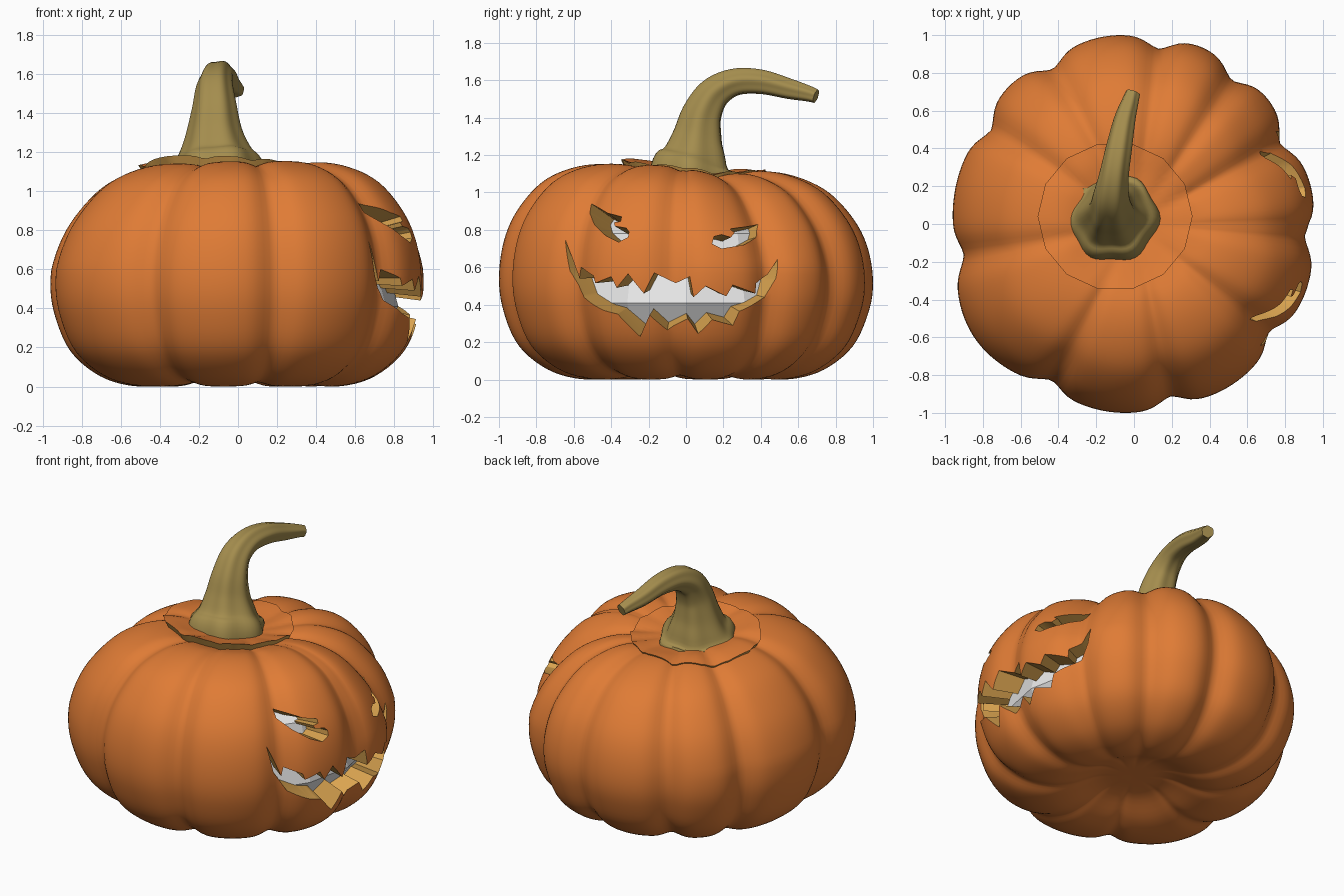
import bpy, bmesh, math
from mathutils import Vector
from mathutils.bvhtree import BVHTree

if "Cube" in bpy.data.objects:
    bpy.data.objects.remove(bpy.data.objects["Cube"])


def material(name, rgb):
    m = bpy.data.materials.new(name)
    m.diffuse_color = (*rgb, 1)
    m.use_nodes = True
    m.node_tree.nodes["Principled BSDF"].inputs["Base Color"].default_value = m.diffuse_color
    return m


ORANGE = material("orange skin", (0.74, 0.20, 0.036))
FLESH = material("cut flesh", (0.70, 0.37, 0.08))
STEM = material("olive stem", (0.37, 0.265, 0.075))
PALE = material("pale core", (0.8, 0.8, 0.8))


def spline(pts, steps):
    """Catmull-Rom interpolation of tuples."""
    p = [Vector(q) for q in pts]
    p = [2 * p[0] - p[1]] + p + [2 * p[-1] - p[-2]]
    out = []
    for i in range(1, len(p) - 2):
        a, b, c, d = p[i - 1:i + 3]
        for k in range(steps):
            t = k / steps
            out.append(0.5 * (2 * b + (c - a) * t + (2 * a - 5 * b + 4 * c - d) * t * t
                              + (3 * b - a - 3 * c + d) * t ** 3))
    return out + [p[-2]]


def make(name, bm, mats):
    bmesh.ops.recalc_face_normals(bm, faces=bm.faces)
    me = bpy.data.meshes.new(name)
    bm.to_mesh(me)
    bm.free()
    for m in mats:
        me.materials.append(m)
    ob = bpy.data.objects.new(name, me)
    bpy.context.collection.objects.link(ob)
    return ob


def loft(name, rings, mats, mat_rule=lambda i: 0):
    """Skin closed rings and cap both ends."""
    bm = bmesh.new()
    vs = [[bm.verts.new(p) for p in r] for r in rings]
    n = len(vs[0])
    for i in range(len(vs) - 1):
        for j in range(n):
            k = (j + 1) % n
            f = bm.faces.new((vs[i][j], vs[i][k], vs[i + 1][k], vs[i + 1][j]))
            f.material_index = mat_rule(i)
    bm.faces.new(vs[0][::-1]).material_index = mat_rule(0)
    bm.faces.new(vs[-1])
    return make(name, bm, mats)


def activate(ob):
    bpy.ops.object.select_all(action='DESELECT')
    ob.select_set(True)
    bpy.context.view_layer.objects.active = ob


def smooth(ob, deg):
    activate(ob)
    bpy.ops.object.shade_smooth_by_angle(angle=math.radians(deg))


# Ribbed body: round profile with soft, uneven valleys
VALLEYS = [-4, 28, 55, 82, 119, 148, 190, 241, 282, 322, 356]
PROFILE = [(.02, .1), (.21, .09), (.4, .018), (.55, .005), (.72, .055), (.87, .18),
           (.95, .36), (.975, .53), (.95, .72), (.88, .88), (.75, 1.03), (.59, 1.11),
           (.42, 1.135), (.25, 1.1), (.02, 1.06)]


def rib(deg):
    deg = (deg + 4) % 360 - 4
    for a, b in zip(VALLEYS, VALLEYS[1:]):
        if a <= deg <= b:
            d = min(deg - a, b - deg)
            return (0.042 * math.exp(-(d / 5.5) ** 2)
                    + 0.028 * (1 - math.sin(math.pi * (deg - a) / (b - a))))
    return 0


def bell(deg, mid, width):
    return math.exp(-((deg - mid) / width) ** 2)


N = 180
rings = []
for r, z in spline(PROFILE, 5):
    ring = []
    fade = min(1, max(0, (r - 0.12) / 0.3))
    for j in range(N):
        deg = 360 * j / N
        a = math.radians(deg)
        k = rib(deg) * fade
        zz = 0.55 + (z - 0.55) * (1 - 0.6 * k)
        # uneven growth: fuller at the front left, flatter at the upper back right
        high = max(0, zz - 0.6)
        flat = bell(deg, 28, 24)
        rr = r * (1 - k + 0.065 * bell(deg, 213, 22) - (0.03 + 0.2 * high * fade) * flat)
        x, y = rr * math.cos(a), rr * math.sin(a)
        if x < 0:
            x *= 1 - 0.12 * high
        zz += (0.02 * x - 0.055 * y) * max(0, zz - 0.3) - 0.07 * high * flat * fade
        ring.append(Vector((x, y, zz)))
    rings.append(ring)
lo = [min(p[i] for r in rings for p in r) for i in range(3)]
hi = [max(p[i] for r in rings for p in r) for i in range(3)]
for r in rings:
    for p in r:
        p.x = -0.96 + (p.x - lo[0]) / (hi[0] - lo[0]) * 1.91
        p.y = -1 + (p.y - lo[1]) / (hi[1] - lo[1]) * 2
        p.z -= lo[2]
body = loft("pumpkin_body", rings, [ORANGE, FLESH])
tree = BVHTree.FromPolygons([v.co for v in body.data.vertices],
                            [tuple(p.vertices) for p in body.data.polygons])

# Face openings as seen from +x: (y, z) outlines
EYE_A = [(-.505, .94), (-.42, .89), (-.345, .87), (-.35, .845), (-.385, .84), (-.38, .82),
         (-.32, .81), (-.305, .79), (-.31, .76), (-.36, .735), (-.43, .77), (-.49, .83),
         (-.515, .89)]
EYE_B = [(.385, .83), (.375, .76), (.31, .72), (.19, .70), (.14, .725), (.15, .765),
         (.19, .775), (.24, .76), (.26, .785), (.235, .805), (.31, .815)]
MOUTH = [(-.645, .75), (-.61, .655), (-.57, .54), (-.56, .60), (-.495, .555), (-.485, .515),
         (-.40, .55), (-.37, .49), (-.31, .565), (-.225, .46), (-.17, .57), (-.055, .515),
         (.02, .55), (.04, .44), (.105, .50), (.215, .445), (.25, .505), (.37, .46),
         (.375, .515), (.435, .56), (.49, .645), (.48, .54), (.42, .44), (.285, .365),
         (.25, .29), (.14, .32), (.065, .245), (.01, .325), (-.1, .265), (-.195, .345),
         (-.245, .23), (-.365, .35), (-.44, .37), (-.545, .44), (-.62, .58)]


def carve(name, outline, apex):
    """Cut a hole that narrows towards a point inside the body."""
    hits = [tree.ray_cast(Vector((2, y, z)), Vector((-1, 0, 0)))[0] for y, z in outline]
    cutter = loft(name, [[apex + (p - apex) * s for p in hits] for s in (0.55, 1.45)],
                  [ORANGE, FLESH])
    bm = bmesh.new()
    bm.from_mesh(cutter.data)
    bmesh.ops.triangulate(bm, faces=[f for f in bm.faces if len(f.verts) > 4])
    for f in bm.faces:
        f.material_index = 1
    bm.to_mesh(cutter.data)
    bm.free()
    cutter.hide_render = True
    mod = body.modifiers.new(name, 'BOOLEAN')
    mod.operation, mod.solver, mod.object = 'DIFFERENCE', 'EXACT', cutter
    activate(body)
    bpy.ops.object.modifier_apply(modifier=name)
    bpy.data.objects.remove(cutter)


carve("eye_cutter_a", EYE_A, Vector((0, -0.05, 0.62)))
carve("eye_cutter_b", EYE_B, Vector((0, 0, 0.65)))
carve("mouth_cutter", MOUTH, Vector((0, -0.05, 0.56)))
smooth(body, 40)

# Pale faceted core seen through the openings
loft("inner_core", [[(r * math.cos(j * math.pi / 8), r * math.sin(j * math.pi / 8), z)
                     for j in range(16)]
                    for r, z in ((.66, .16), (.82, .41), (.72, .78), (.42, .97))], [PALE])

# Lid: polygonal plate following the top, undercut and lifted at the front
SIDES, M = 14, 84


def lid_ring(scale, drop=0):
    ring = []
    for j in range(M):
        a = 2 * math.pi * j / M
        w = math.pi / SIDES
        r = scale * 0.41 * math.cos(w) / math.cos(a % (2 * w) - w)
        x, y = -0.1 + r * math.cos(a), 0.04 + 0.96 * r * math.sin(a)
        z = tree.ray_cast(Vector((x, y, 3)), Vector((0, 0, -1)))[0].z
        lift = max(0.01, 0.026 - 0.05 * (y - 0.04))
        ring.append((x, y, z + lift - drop))
    return ring


lid = loft("lid", [lid_ring(0.86, 0.1)] + [lid_ring(s) for s in (1, .9, .8, .7, .6, .5, .4, .25, .05)],
           [ORANGE, FLESH], lambda i: 1 if i == 0 else 0)
smooth(lid, 40)

# Curved ridged stem: x, y, z, radius
PATH = [(-.11, .03, 1.02, .24), (-.11, .03, 1.13, .228), (-.115, .045, 1.2, .178),
        (-.12, .06, 1.3, .137), (-.12, .085, 1.42, .11), (-.12, .15, 1.53, .09),
        (-.105, .26, 1.59, .074), (-.08, .4, 1.592, .066), (-.05, .55, 1.555, .055),
        (-.02, .65, 1.53, .043), (-.005, .695, 1.515, .037)]
path = spline(PATH, 5)
stem_rings = []
for i, q in enumerate(path):
    t = (path[min(i + 1, len(path) - 1)] - path[max(i - 1, 0)]).to_3d().normalized()
    u = (Vector((1, 0, 0)) - t * t.x).normalized()
    v = t.cross(u)
    ring = []
    for j in range(48):
        a = 2 * math.pi * j / 48
        r = q[3] * (1 + 0.05 * math.cos(6 * a + 0.03 * i) + 0.02 * math.sin(2 * a + 1))
        ring.append(q.to_3d() + r * (u * math.cos(a) + v * math.sin(a)))
    stem_rings.append(ring)
stem = loft("stem", stem_rings, [STEM])
smooth(stem, 50)
